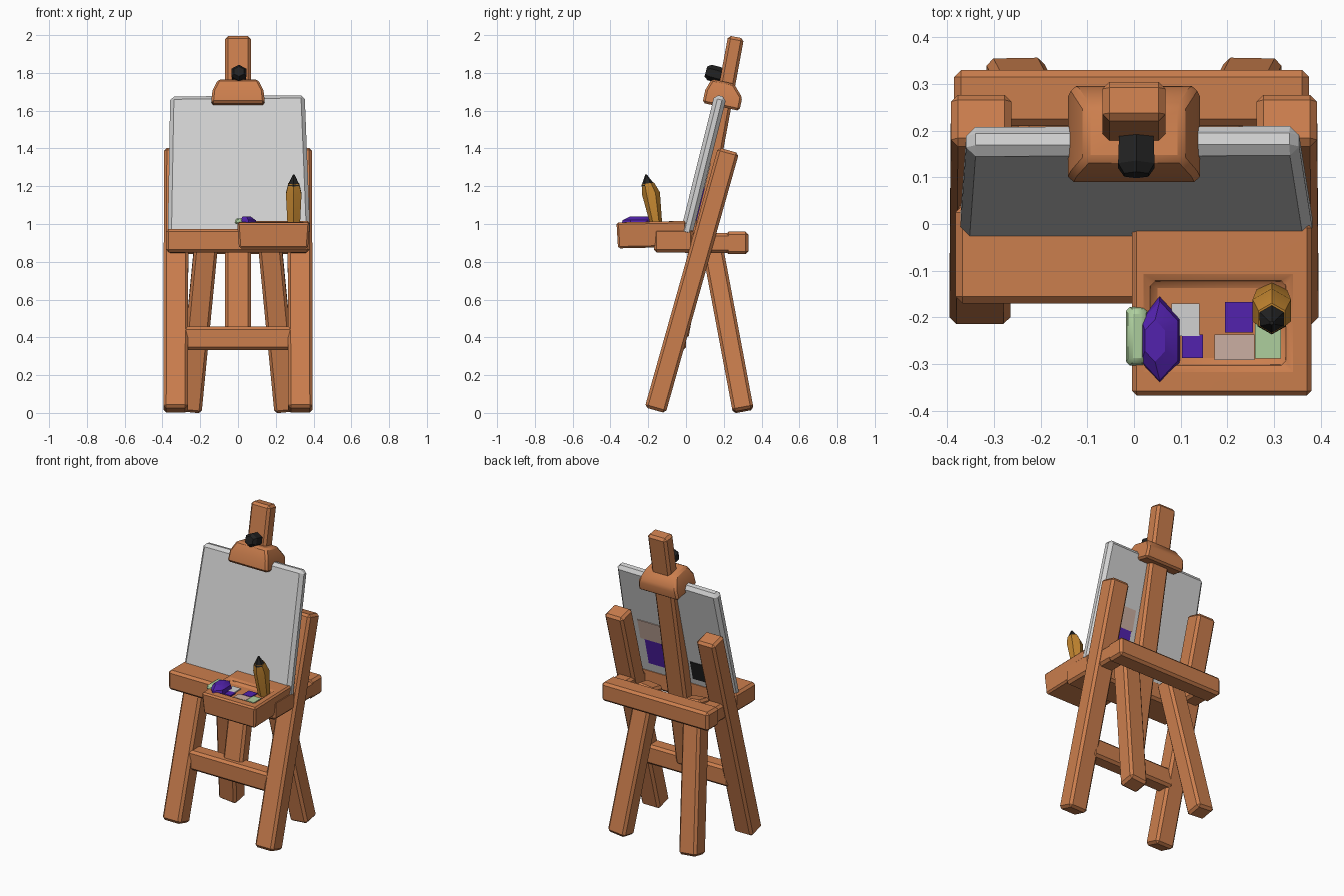
import bpy, bmesh, math
from mathutils import Vector

if "Cube" in bpy.data.objects:
    bpy.data.objects.remove(bpy.data.objects["Cube"])


def mat(name, r, g, b):
    m = bpy.data.materials.new(name)
    m.diffuse_color = (r, g, b, 1)
    m.use_nodes = True
    m.node_tree.nodes["Principled BSDF"].inputs["Base Color"].default_value = m.diffuse_color
    return m


WOOD = mat("orange wood", 0.60, 0.21, 0.075)
CANVAS = mat("canvas white", 0.64, 0.64, 0.64)
BLACK = mat("black", 0.016, 0.016, 0.016)
PURPLE = mat("purple paint", 0.085, 0.016, 0.42)
GREEN = mat("pale green paint", 0.42, 0.62, 0.34)
PINK = mat("beige pink paint", 0.60, 0.43, 0.36)
YELLOW = mat("pencil yellow", 0.55, 0.24, 0.03)
LILAC = mat("pale lilac", 0.42, 0.36, 0.50)

SQUARE = [(-.5, -.5), (.5, -.5), (.5, .5), (-.5, .5)]
HEX = [(.5 * math.cos(math.radians(60 * i + 30)), .5 * math.sin(math.radians(60 * i + 30)))
       for i in range(6)]


def sweep(name, rings, material, profile=SQUARE, bevel=0.015, hint=(1, 0, 0)):
    """Closed solid through rings of (centre, width, depth)."""
    axis = (Vector(rings[1][0]) - Vector(rings[0][0])).normalized()
    u = Vector(hint)
    u = (u - axis * u.dot(axis)).normalized()
    v = axis.cross(u)
    bm = bmesh.new()
    loops = [[bm.verts.new(Vector(c) + u * a * w + v * b * d) for a, b in profile]
             for c, w, d in rings]
    n = len(profile)
    for lo, hi in zip(loops, loops[1:]):
        for i in range(n):
            j = (i + 1) % n
            bm.faces.new((lo[i], lo[j], hi[j], hi[i]))
    bm.faces.new(loops[0][::-1])
    bm.faces.new(loops[-1])
    bmesh.ops.recalc_face_normals(bm, faces=bm.faces)
    if bevel:
        edges = [e for e in bm.edges if e.calc_face_angle(0) > 0.6]
        bmesh.ops.bevel(bm, geom=edges, offset=bevel, segments=1, affect='EDGES',
                        clamp_overlap=True)
    me = bpy.data.meshes.new(name)
    bm.to_mesh(me)
    bm.free()
    ob = bpy.data.objects.new(name, me)
    bpy.context.collection.objects.link(ob)
    me.materials.append(material)
    bpy.context.view_layer.objects.active = ob
    for o in bpy.context.selected_objects:
        o.select_set(False)
    ob.select_set(True)
    bpy.ops.object.shade_smooth_by_angle(angle=math.radians(30))
    return ob


def beam(name, a, b, w, d, material=WOOD, **kw):
    return sweep(name, [(a, w, d), (b, w, d)], material, **kw)


# legs and side rails, one set per side
for s, side in ((-1, "left"), (1, "right")):
    beam(side + "_front_leg", (s * .33, -.163, .014), (s * .327, .225, 1.39), .13, .115)
    beam(side + "_back_leg", (s * .255, .303, .011), (s * .165, .13, .93), .125, .112)
    beam(side + "_side_rail", (s * .32, -.02, .9), (s * .32, .29, .9), .11, .105)

# cross bars
beam("lower_crossbar", (-.3, -.05, .395), (.3, -.05, .395), .125, .1, hint=(0, 0, 1))
beam("back_bar", (-.385, .27, .9), (.375, .27, .9), .12, .12, hint=(0, 0, 1))
beam("front_ledge", (-.382, -.065, .912), (.38, -.065, .912), .125, .21, hint=(0, 0, 1))

# mast, clamp and knob
beam("mast", (0, -.03, .4), (0, .265, 1.99), .135, .085)
sweep("clamp", [((0, .185, 1.62), .285, .2), ((0, .2, 1.69), .27, .2),
                ((0, .195, 1.755), .21, .12)], WOOD, bevel=.012)
sweep("knob", [((.005, .19, 1.785), .085, .085), ((.005, .125, 1.802), .09, .085),
               ((.005, .105, 1.807), .06, .055)], BLACK, HEX, 0)

# canvas, slightly wider at the foot
sweep("canvas", [((.005, -.002, .935), .755, .065), ((-.003, .182, 1.675), .712, .065)],
      CANVAS, bevel=.02)


def canvas_patch(name, x, z0, z1, w, material):
    """Thin paint mark on the back of the canvas."""
    def pt(z):
        return (x, -.002 + (z - .935) * .2486 + .0345, z)
    beam(name, pt(z0), pt(z1), w, .007, material, bevel=0)


canvas_patch("purple_back_mark", .165, 1.02, 1.19, .12, PURPLE)
canvas_patch("beige_back_mark", .175, 1.19, 1.32, .16, PINK)
canvas_patch("black_back_mark", -.135, 1.0, 1.12, .1, BLACK)

# paint tray with a shallow well
sweep("paint_tray", [((.188, -.18, .875), .365, .36), ((.188, -.183, 1.012), .385, .37),
                     ((.18, -.212, 1.012), .30, .19), ((.18, -.212, .99), .28, .17)],
      WOOD, bevel=.01)

# flat dabs of paint in the well: x, y, width, depth
dabs = [("grey_dab", .11, -.205, .06, .07, CANVAS), ("purple_dab", .125, -.262, .045, .05, PURPLE),
        ("upper_purple_dab", .225, -.2, .06, .065, PURPLE), ("beige_dab", .215, -.264, .085, .055, PINK),
        ("green_dab", .287, -.25, .055, .075, GREEN)]
for name, x, y, w, d, m in dabs:
    beam(name, (x, y, .988), (x, y, .997), w, d, m, bevel=0)

# thick paint pile on the tray rim
sweep("purple_paint_pile", [((.055, -.25, .99), .1, .19), ((.055, -.25, 1.02), .09, .17),
                            ((.045, -.25, 1.04), .05, .09)], PURPLE, HEX, 0)
sweep("green_paint_edge", [((.005, -.24, 1.0), .05, .13), ((.007, -.24, 1.03), .035, .11)],
      GREEN, bevel=.008)

# pencil standing in the tray
pencil = sweep("pencil", [((.295, -.155, .985), .075, .06), ((.295, -.185, 1.16), .095, .095),
                          ((.295, -.202, 1.215), .066, .066)], YELLOW, HEX, 0)
pencil.data.materials.append(LILAC)
for f in pencil.data.polygons:
    if f.normal.x < -.8 and f.center.z < 1.15:
        f.material_index = 1
sweep("pencil_tip", [((.295, -.202, 1.205), .07, .07), ((.295, -.212, 1.262), .008, .008)],
      BLACK, HEX, 0)
